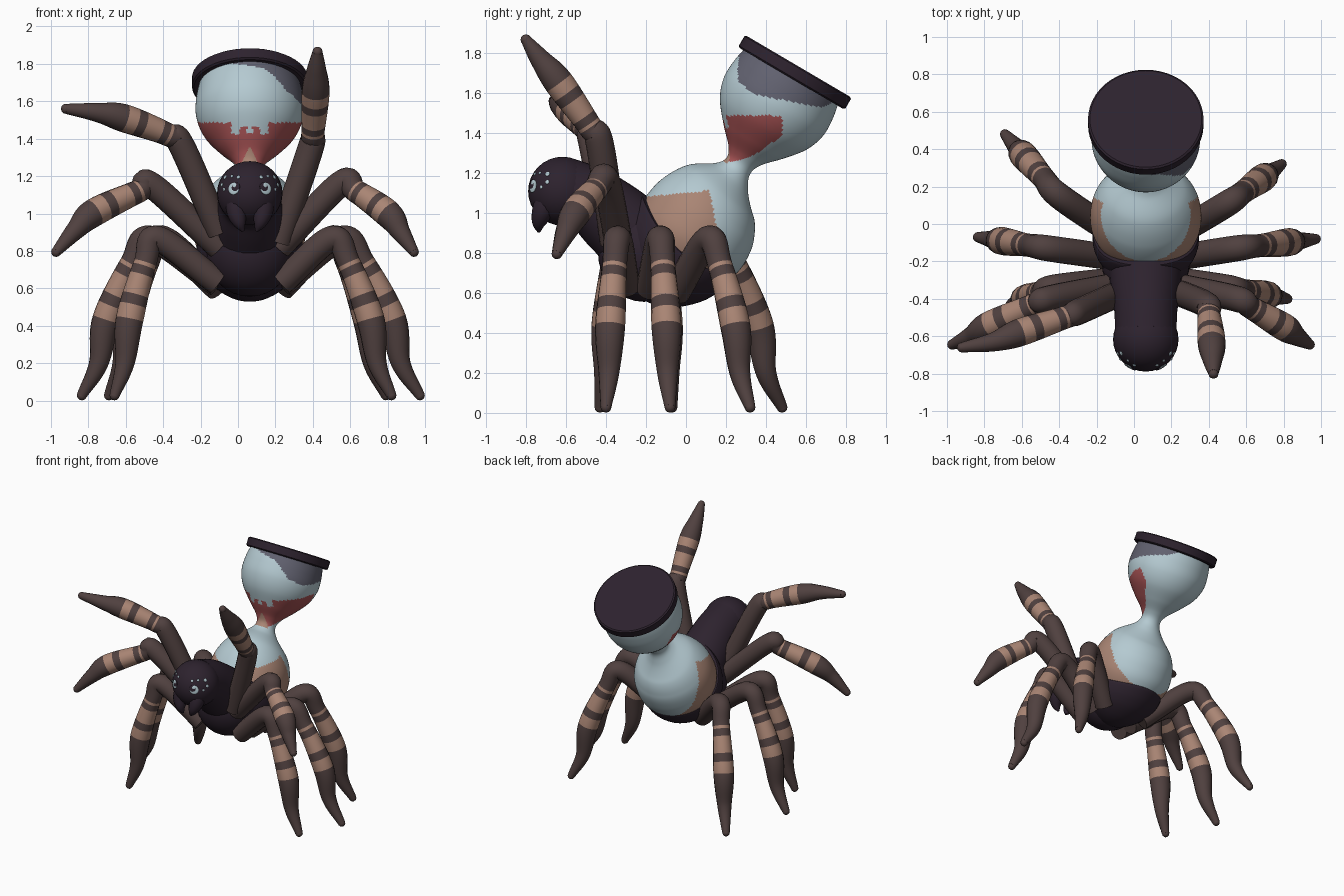
import bpy, bmesh, math
from mathutils import Vector, Matrix

if "Cube" in bpy.data.objects:
    bpy.data.objects.remove(bpy.data.objects["Cube"])

CX = 0.063                                  # body centre line


def material(name, rgb):
    m = bpy.data.materials.new(name)
    m.diffuse_color = (*rgb, 1)
    m.use_nodes = True
    m.node_tree.nodes["Principled BSDF"].inputs["Base Color"].default_value = m.diffuse_color
    return m


DARK = material("dark plum", (0.026, 0.016, 0.027))
BROWN = material("brown", (0.08, 0.052, 0.05))
TAN = material("tan", (0.40, 0.235, 0.175))
GLASS = material("pale glass", (0.46, 0.59, 0.64))
RED = material("red sand", (0.38, 0.085, 0.088))
GREY = material("grey glass", (0.12, 0.12, 0.16))


def smooth_path(keys, steps):
    """Catmull-Rom through (x, y, z, radius) keys."""
    k = [Vector(p) for p in keys]
    k = [2 * k[0] - k[1]] + k + [2 * k[-1] - k[-2]]
    out = []
    for i in range(1, len(k) - 2):
        a, b, c, d = k[i - 1:i + 3]
        for s in range(steps):
            t = s / steps
            out.append(0.5 * (2 * b + (c - a) * t + (2 * a - 5 * b + 4 * c - d) * t * t
                              + (3 * b - a - 3 * c + d) * t ** 3))
    return out + [k[-2]]


def finish(name, bm, mats, angle=50):
    bmesh.ops.recalc_face_normals(bm, faces=bm.faces)
    me = bpy.data.meshes.new(name)
    bm.to_mesh(me)
    bm.free()
    for m in mats:
        me.materials.append(m)
    ob = bpy.data.objects.new(name, me)
    bpy.context.collection.objects.link(ob)
    bpy.ops.object.select_all(action='DESELECT')
    ob.select_set(True)
    bpy.context.view_layer.objects.active = ob
    bpy.ops.object.shade_smooth_by_angle(angle=math.radians(angle))
    return ob


def loft(name, keys, mats, sides=16, steps=12, paint=None, angle=50):
    """Round tube along keys; paint(ring, centre) gives the material slot."""
    pts = smooth_path(keys, steps)
    bm = bmesh.new()
    rings, n = [], None
    for i, p in enumerate(pts):
        t = (pts[min(i + 1, len(pts) - 1)] - pts[max(i - 1, 0)]).to_3d().normalized()
        n = Vector((1, 0, 0)) if n is None else n
        n = n - t * n.dot(t)
        if n.length < 0.2:
            n = t.orthogonal()
        n.normalize()
        b = t.cross(n)
        r = max(p[3], 0.002)
        rings.append([bm.verts.new(p.to_3d() + r * (n * math.cos(a) + b * math.sin(a)))
                      for a in (2 * math.pi * j / sides for j in range(sides))])
    for i in range(len(rings) - 1):
        for j in range(sides):
            k = (j + 1) % sides
            f = bm.faces.new((rings[i][j], rings[i][k], rings[i + 1][k], rings[i + 1][j]))
            if paint:
                f.material_index = paint(i, f.calc_center_median())
    bm.faces.new(rings[0])
    bm.faces.new(rings[-1])
    return finish(name, bm, mats, angle)


def ellipsoid(name, loc, size, mat, segs=32, rot=None):
    bm = bmesh.new()
    m = Matrix.Translation(loc) @ (rot or Matrix()) @ Matrix.Diagonal((*size, 1))
    bmesh.ops.create_uvsphere(bm, u_segments=segs, v_segments=segs // 2, radius=1, matrix=m)
    return finish(name, bm, [mat], 80)


# Tilted hourglass axis, measured downward from the cap
TOP = Vector((CX, 0.537, 1.70))
AXIS = Vector((0, -0.507, -0.862))
BACK = Vector((0, 0.862, -0.507))
# depth of the grey patch by angle from the front towards the right
GREY_EDGE = [(-0.8, 0.0), (-0.3, 0.04), (0.3, 0.075), (0.55, 0.13), (0.75, 0.18),
             (1.2, 0.19), (1.8, 0.13), (2.45, 0.07), (2.8, 0.0)]


def on_axis(profile, top=TOP, axis=AXIS):
    return [(*(top + axis * t), r) for t, r in profile]


def glass_paint(_, c):
    t = (c - TOP).dot(AXIS)
    dx = abs(c.x - CX)
    if t < 0.56:
        a = math.atan2(c.x - CX, -(c - TOP).dot(BACK))
        for (a0, t0), (a1, t1) in zip(GREY_EDGE, GREY_EDGE[1:]):
            if a0 <= a < a1 and t < t0 + (t1 - t0) * (a - a0) / (a1 - a0):
                return 1
        if abs(a) < 1 and c.z < 1.36 and dx < 0.05 * (1.36 - c.z) / 0.1:
            return 3
        drips = dx < 0.1 and abs(dx - 0.035) > 0.02
        level = 1.425 if drips else 1.46 if dx < 0.1 else 1.485
        if c.y < 0.48 and 1.255 + 1.8 * max(0, c.y - 0.2) ** 2 < c.z < level:
            return 2
    elif c.z < 1.1 + 0.1 * c.y and c.y < 0.14 + 0.2 * (1.0 - c.z):
        return 3
    return 0


# Hourglass abdomen, the lower bulb bending slightly forward
bulbs = on_axis([(0.0, 0.267), (0.1, 0.286), (0.2, 0.287), (0.3, 0.25), (0.4, 0.17),
                 (0.48, 0.095), (0.54, 0.072), (0.6, 0.107), (0.7, 0.217), (0.8, 0.275),
                 (0.9, 0.296), (1.0, 0.29), (1.1, 0.24), (1.18, 0.15)])
bulbs = [(x, y - 0.025 * min(1, max(0, (1.25 - z) / 0.2)), z + 0.008 * (z < 1.15), r)
         for x, y, z, r in bulbs]
loft("hourglass_bulbs", bulbs, [GLASS, GREY, RED, TAN], sides=112, steps=10, paint=glass_paint)
loft("hourglass_cap",
     on_axis([(-0.037, 0.299), (-0.03, 0.309), (0.025, 0.309), (0.033, 0.299)],
             TOP + Vector((0, 0.006, 0))),
     [DARK], sides=48, steps=1, angle=35)

# Cup holding the lower bulb, its rim sagging at the sides
RIM, DOWN = Vector((CX, 0.005, 0.885)), Vector((0, -0.675, -0.738))
cup = loft("abdomen_cup",
           on_axis([(0.0, 0.300), (0.005, 0.312), (0.06, 0.312), (0.12, 0.302), (0.2, 0.272),
                    (0.3, 0.20), (0.37, 0.1), (0.39, 0.0)], RIM, DOWN),
           [DARK], sides=48, steps=3)
for v in cup.data.vertices:
    depth = (v.co - RIM).dot(DOWN)
    v.co += DOWN * 0.09 * ((v.co.x - CX) / 0.32) ** 2 * max(0, 1 - depth / 0.37)
    v.co.x = CX + (v.co.x - CX) * 0.91

# Thorax, neck and head
ellipsoid("thorax", (CX, -0.21, 0.80), (0.235, 0.23, 0.245), DARK)
loft("neck", [(CX, -0.6, 1.11, 0.165), (CX, -0.47, 1.06, 0.168), (CX, -0.35, 0.965, 0.188),
              (CX, -0.2, 0.83, 0.20)], [DARK], sides=32, steps=6)
HEAD = Vector((CX, -0.617, 1.108))
ellipsoid("head", HEAD, (0.175, 0.172, 0.172), DARK)

# Fangs and eyes, mirrored
for side, tag in ((-1, "left"), (1, "right")):
    loft("fang_" + tag, [(CX + side * 0.06, -0.68, 1.08, 0.07),
                         (CX + side * 0.07, -0.715, 1.01, 0.055),
                         (CX + side * 0.055, -0.735, 0.95, 0.036),
                         (CX + side * 0.035, -0.735, 0.905, 0.008)], [DARK], sides=12, steps=5)
    for i, (dx, dz, r, mat) in enumerate([
            (0.085, 0.025, 0.034, GLASS), (0.075, 0.033, 0.026, DARK), (0.08, 0.042, 0.015, GLASS),
            (0.06, 0.085, 0.010, GLASS), (0.095, 0.09, 0.009, GLASS), (0.13, 0.085, 0.013, GLASS),
            (0.148, 0.045, 0.011, GLASS), (0.135, 0.02, 0.009, GLASS)]):
        d = Vector((side * dx, -math.sqrt(0.172 ** 2 - dx * dx - dz * dz), dz)).normalized()
        ellipsoid(f"eye_{tag}_{i}", HEAD + d * (0.173 + 0.001 * min(i, 2)), (r, r, 0.004), mat, 14,
                  d.to_track_quat('Z', 'Y').to_matrix().to_4x4())


def leg_paint(ring, _):
    # bands lie on the third segment of the leg
    s = ring - 24
    return 1 if 0 <= s < 12 and s not in (1, 2, 7, 8) else 0


def leg(name, pts):
    radii = (0.070, 0.070, 0.062, 0.075, 0.052, 0.027)
    keys = [(*p, r) for p, r in zip(pts, radii)]
    ob = loft(name, keys, [BROWN, TAN], sides=16, steps=12, paint=leg_paint)
    ellipsoid(name + "_tip", pts[-1], (0.027,) * 3, BROWN, 12)
    return ob


# Standing legs: hip y/z, knee x/y, foot x/y
standing = {
    "right_front_leg": ((-0.30, 0.63), (0.50, -0.34), (0.82, -0.40)),
    "right_middle_leg": ((-0.18, 0.62), (0.55, -0.13), (0.972, -0.08)),
    "right_rear_leg": ((-0.05, 0.60), (0.50, 0.11), (0.79, 0.32)),
    "left_front_leg": ((-0.30, 0.63), (-0.43, -0.34), (-0.66, -0.43)),
    "left_middle_leg": ((-0.18, 0.62), (-0.46, -0.13), (-0.835, -0.07)),
    "left_rear_leg": ((-0.05, 0.60), (-0.40, 0.15), (-0.69, 0.48)),
}
for name, (hip, knee, foot) in standing.items():
    side = 1 if foot[0] > 0 else -1
    pts = [(CX + side * 0.17, *hip)]
    for f, z in ((0, 0.865), (0.29, 0.735), (0.65, 0.435), (0.76, 0.2), (1, 0.028)):
        pts.append((knee[0] + (foot[0] - knee[0]) * f, knee[1] + (foot[1] - knee[1]) * f, z))
    leg(name, pts)

# Raised legs
leg("right_raised_leg", [(0.22, -0.36, 0.85), (0.385, -0.43, 1.34), (0.40, -0.48, 1.43),
                         (0.415, -0.635, 1.65), (0.42, -0.73, 1.77), (0.425, -0.80, 1.865)])
leg("left_raised_leg", [(-0.10, -0.38, 0.90), (-0.30, -0.47, 1.36), (-0.37, -0.50, 1.42),
                        (-0.61, -0.58, 1.51), (-0.75, -0.63, 1.54), (-0.92, -0.66, 1.56)])
leg("right_half_raised_leg", [(0.22, -0.33, 0.82), (0.55, -0.40, 1.16), (0.63, -0.45, 1.12),
                              (0.80, -0.55, 1.00), (0.87, -0.60, 0.90), (0.94, -0.645, 0.795)])
leg("left_half_raised_leg", [(-0.10, -0.33, 0.82), (-0.46, -0.40, 1.15), (-0.53, -0.43, 1.12),
                             (-0.77, -0.54, 1.005), (-0.87, -0.60, 0.91), (-0.972, -0.645, 0.795)])
